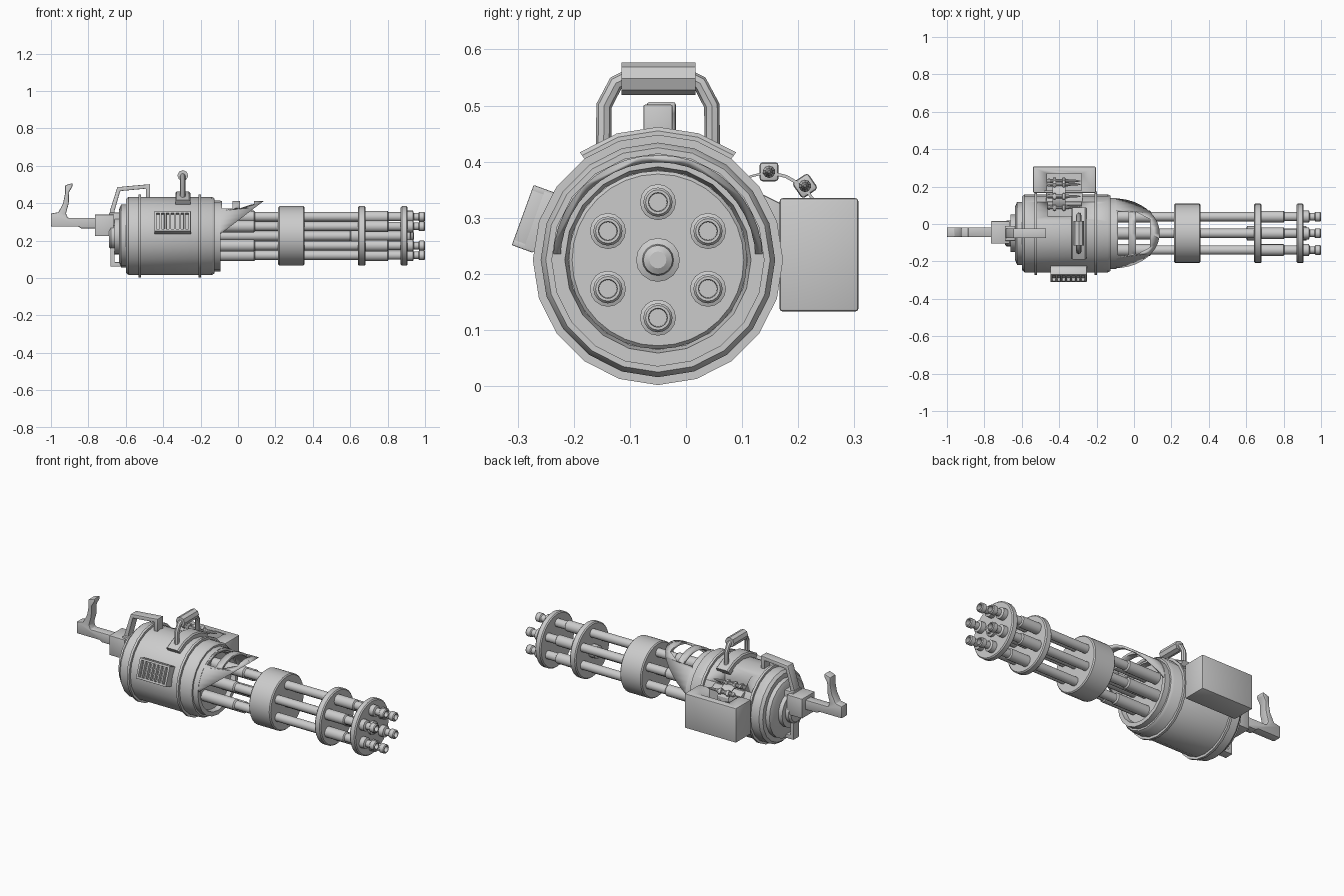
import bpy, bmesh, math
from mathutils import Matrix, Vector

if "Cube" in bpy.data.objects:
    bpy.data.objects.remove(bpy.data.objects["Cube"])

CY, CZ = -0.05, 0.225          # barrel axis


def finish(name, bm, bevel=0.0, smooth=True):
    bmesh.ops.recalc_face_normals(bm, faces=bm.faces[:])
    me = bpy.data.meshes.new(name)
    bm.to_mesh(me)
    bm.free()
    ob = bpy.data.objects.new(name, me)
    bpy.context.collection.objects.link(ob)
    activate(ob)
    if bevel:
        m = ob.modifiers.new("bevel", 'BEVEL')
        m.width, m.segments, m.limit_method = bevel, 2, 'ANGLE'
        bpy.ops.object.modifier_apply(modifier="bevel")
    if smooth:
        bpy.ops.object.shade_smooth_by_angle(angle=math.radians(32))
    return ob


def activate(ob):
    bpy.ops.object.select_all(action='DESELECT')
    ob.select_set(True)
    bpy.context.view_layer.objects.active = ob


def lathe(name, prof, segs=20, cy=CY, cz=CZ, ring=False, a0=0.0, a1=2 * math.pi):
    """Revolve (x, r) points around an x-parallel axis; ring=True closes the profile."""
    bm = bmesh.new()
    full = a1 - a0 > 6.28
    n = segs if full else segs + 1
    loops = []
    for x, r in prof:
        row = []
        for i in range(n):
            a = a0 + (a1 - a0) * i / segs
            row.append(bm.verts.new((x, cy + r * math.sin(a), cz + r * math.cos(a))))
        loops.append(row)
    pairs = list(zip(loops, loops[1:])) + ([(loops[-1], loops[0])] if ring else [])
    for p, q in pairs:
        for i in range(segs):
            j = (i + 1) % n
            bm.faces.new((p[i], p[j], q[j], q[i]))
    if not full:
        bm.faces.new([l[0] for l in loops])
        bm.faces.new([l[-1] for l in loops])
    elif not ring:
        bm.faces.new(loops[0])
        bm.faces.new(loops[-1])
    return finish(name, bm)


def box(name, c, size, rot=0.0, bevel=0.004):
    bm = bmesh.new()
    bmesh.ops.create_cube(bm, size=1)
    bm.transform(Matrix.Translation(c) @ Matrix.Rotation(rot, 4, 'X') @ Matrix.Diagonal((*size, 1)))
    return finish(name, bm, bevel)


def prism(name, pts, lo, hi, axis='y', bevel=0.0):
    """Extrude a 2D outline: xz along y, xy along z, or yz along x."""
    put = {'y': lambda a, b, h: (a, h, b), 'z': lambda a, b, h: (a, b, h), 'x': lambda a, b, h: (h, a, b)}[axis]
    bm = bmesh.new()
    f = bm.faces.new([bm.verts.new(put(a, b, lo)) for a, b in pts])
    ext = bmesh.ops.extrude_face_region(bm, geom=[f])
    d = Vector(put(0, 0, hi - lo))
    bmesh.ops.translate(bm, vec=d, verts=[v for v in ext['geom'] if isinstance(v, bmesh.types.BMVert)])
    return finish(name, bm, bevel)


def tube(name, pts, r):
    cu = bpy.data.curves.new(name, 'CURVE')
    cu.dimensions, cu.bevel_depth, cu.bevel_resolution, cu.use_fill_caps = '3D', r, 2, True
    sp = cu.splines.new('POLY')
    sp.points.add(len(pts) - 1)
    for p, c in zip(sp.points, pts):
        p.co = (*c, 1)
    ob = bpy.data.objects.new(name, cu)
    bpy.context.collection.objects.link(ob)
    activate(ob)
    bpy.ops.object.convert(target='MESH')
    bpy.ops.object.shade_smooth_by_angle(angle=math.radians(40))


def cut(ob, cutter):
    activate(ob)
    m = ob.modifiers.new("cut", 'BOOLEAN')
    m.operation, m.solver, m.object = 'DIFFERENCE', 'EXACT', cutter
    bpy.ops.object.modifier_apply(modifier="cut")
    bpy.data.objects.remove(cutter)


# Drum housing with stepped rear cap and front rim
body = lathe("housing", [(-.635, .145), (-.625, .168), (-.6, .168), (-.6, .195), (-.585, .209), (-.14, .209),
                         (-.125, .2), (-.125, .19), (-.093, .19), (-.093, .166), (-.12, .16)])
cut(body, box("feed_cutter", (-.372, .08, .4), (.18, .075, .13), bevel=0))
for x in (-.525, -.205):
    lathe("housing_band", [(x - .007, .2), (x - .007, .223), (x + .007, .223), (x + .007, .2)], ring=True)
lathe("rear_hub", [(-.69, .06), (-.68, .07), (-.66, .07), (-.66, .1), (-.63, .1)])

# Open half shroud in front of the housing
shroud = lathe("front_shroud", [(-.1, .187), (.14, .187), (.14, .174), (-.1, .174)], segs=40, ring=True)
cut(shroud, prism("slant_cutter", [(-.2, -.1), (.3, -.1), (.3, .536), (.135, .41), (-.09, .238), (-.2, .154)], -.4, .3))
for x0, x1, h0, h1 in ((-.085, -.03, .115, .115), (.01, .085, .115, .075)):
    cut(shroud, prism("window_cutter", [(x0, CY - h0), (x1, CY - h1), (x1, CY + h1), (x0, CY + h0)], .3, .5, 'z'))

# Barrel cluster
for i in range(6):
    a = i * math.pi / 3
    lathe("barrel", [(-.12, .032), (.085, .032), (.092, .025), (.67, .025), (.67, .031), (.8, .031), (.805, .024),
                     (.88, .024), (.88, .032), (.935, .032), (.94, .02), (.965, .02), (.97, .026), (.995, .026),
                     (1.0, .022), (1.0, .017), (.975, .016)], 16,
          CY + .103 * math.sin(a), CZ + .103 * math.cos(a))
lathe("center_shaft", [(-.12, .026), (.6, .026), (.605, .038), (.645, .038), (.645, .026), (.89, .026), (.89, .039),
                       (.92, .039), (.925, .028), (.935, .026), (.942, .015)], 16)
for x0, x1 in ((.215, .355), (.642, .682), (.87, .907)):
    lathe("barrel_clamp", [(x0, .153), (x0 + .006, .159), (x1 - .006, .159), (x1, .153)], 32)

# Carrying handle on a curved saddle
A = math.radians(36)
lathe("handle_saddle", [(-.335, .2), (-.335, .23), (-.328, .237), (-.262, .237), (-.255, .23), (-.255, .2)],
      4, ring=True, a0=-A, a1=A)
HX = -.295
tube("handle_frame", [(HX, CY + y, z) for y, z in ((-.097, .41), (-.096, .5), (-.075, .54), (-.05, .552),
                                                  (.05, .552), (.075, .54), (.096, .5), (.097, .41))], .014)
tube("handle_grip", [(HX, CY - .065, .548), (HX, CY + .067, .548)], .029)

# Side vent with slats, tilted to follow the drum
T = math.radians(-20)


def vent(name, x, d, z, size):
    v = Matrix.Rotation(T, 3, 'X') @ Vector((0, d, z))
    box(name, (x, -.291 + v.y, .305 + v.z), size, T, .002)


VX = -.35
vent("vent_base", VX, .055, 0, (.195, .07, .11))
for s in (-1, 1):
    vent("vent_rail", VX, .02, s * .051, (.195, .04, .012))
    vent("vent_end", VX + s * .091, .02, 0, (.013, .04, .11))
for i in range(6):
    vent("vent_slat", VX + (i - 2.5) * .026, .012, 0, (.011, .022, .1))

# Ammunition box and its bracket to the drum
ammo = box("ammo_box", (-.372, .237, .234), (.335, .14, .202), bevel=.005)
cut(ammo, box("slot_cutter", (-.372, .224, .33), (.185, .09, .15), bevel=0))
prism("box_bracket", [(.1, .2), (.17, .2), (.17, .325), (.13, .345), (.1, .345)], -.47, -.275, 'x', .003)

# Feed belt and rounds
path = [(.085, .355), (.115, .376), (.148, .384), (.18, .376), (.212, .358), (.228, .335), (.23, .27)]
prism("feed_belt", path + [(y - .003, z - .005) for y, z in reversed(path)], -.435, -.365, 'x')
for y, z, r in ((.09, .35, .3), (.148, .382, 0), (.212, .357, .6), (.23, .3, .2)):
    lathe("round", [(-.465, .01), (-.458, .013), (-.45, .013), (-.448, .011), (-.355, .011), (-.345, .008),
                    (-.31, .007), (-.285, .002)], 10, y, z)
    for x in (-.425, -.375):
        box("belt_link", (x, y, z), (.018, .034, .034), r, .006)

# Rear grip assembly and brackets
W = .026
prism("rear_grip", [(-1, .275), (-1, .345), (-.96, .352), (-.935, .4), (-.925, .45), (-.925, .495), (-.885, .508),
                    (-.885, .49), (-.903, .46), (-.905, .4), (-.92, .345), (-.91, .322), (-.76, .322), (-.76, .265),
                    (-.84, .265), (-.85, .275)], CY - .02, CY + .032, bevel=.005)
box("grip_mount", (-.715, CY + .005, .282), (.1, .12, .115))
box("grip_mount_block", (-.66, CY, .28), (.06, .08, .14))
prism("upper_bracket", [(-.685, .32), (-.685, .36), (-.645, .486), (-.47, .502), (-.47, .42), (-.493, .42),
                        (-.493, .478), (-.63, .465), (-.66, .36), (-.66, .32)], CY - W, CY + W, bevel=.003)
prism("lower_bracket", [(-.682, .24), (-.682, .062), (-.595, .062), (-.595, .085), (-.66, .085), (-.66, .24)],
      CY - W, CY + W, bevel=.003)
